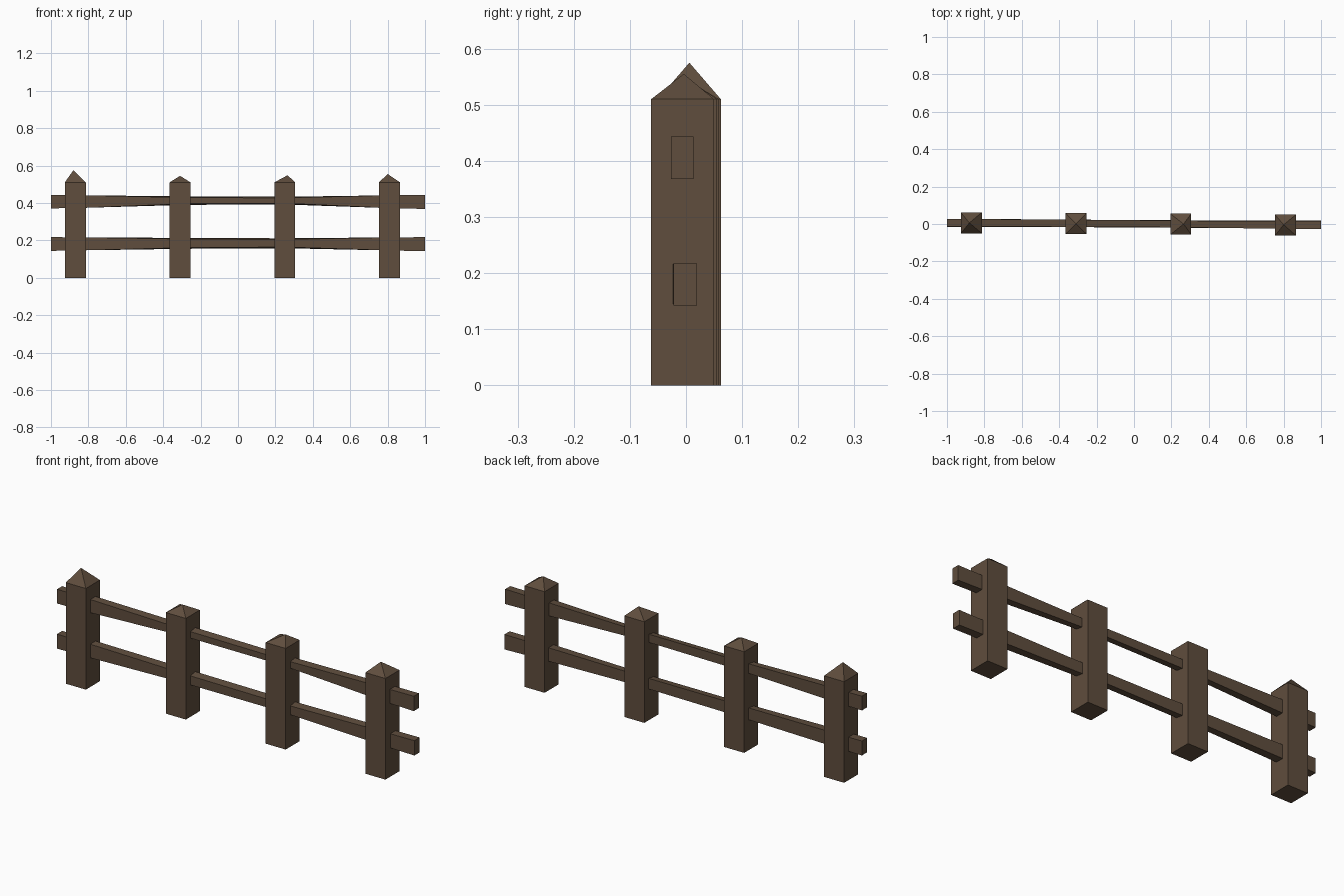
import bpy

cube = bpy.data.objects.get("Cube")
if cube:
    bpy.data.objects.remove(cube, do_unlink=True)

wood = bpy.data.materials.new("dark brown wood")
wood.use_nodes = True
brown = (0.115, 0.075, 0.047, 1)
wood.diffuse_color = brown
wood.node_tree.nodes["Principled BSDF"].inputs["Base Color"].default_value = brown


def make_object(name, verts, faces):
    mesh = bpy.data.meshes.new(name)
    mesh.from_pydata(verts, [], faces)
    mesh.materials.append(wood)
    obj = bpy.data.objects.new(name, mesh)
    bpy.context.collection.objects.link(obj)


def post(name, x, y, tip, half=0.056, shoulder=0.51):
    """Square post with a slightly crooked pyramid cap."""
    corners = [(-half, -half), (half, -half), (half, half), (-half, half)]
    verts = [(x + dx, y + dy, z) for z in (0, shoulder) for dx, dy in corners]
    verts.append(tip)
    faces = [(3, 2, 1, 0)]
    for i in range(4):
        j = (i + 1) % 4
        faces += [(i, j, j + 4, i + 4), (i + 4, j + 4, 8)]
    make_object(name, verts, faces)


def rail(name, rings):
    """Hand-hewn rail lofted through rings of x, y, depth, bottom, top, lean."""
    verts, faces = [], []
    for x, y, depth, low, high, lean in rings:
        d = depth / 2
        verts += [(x, y - d, low + lean), (x, y + d, low),
                  (x, y + d, high), (x, y - d, high - lean)]
    for r in range(0, len(verts) - 4, 4):
        for i in range(4):
            j = (i + 1) % 4
            faces.append((r + i, r + i + 4, r + j + 4, r + j))
    n = len(verts)
    faces += [(0, 1, 2, 3), (n - 1, n - 2, n - 3, n - 4)]
    make_object(name, verts, faces)


# Four posts, each with its own cap peak
posts = [(-0.87, 0.006, (-0.88, 0.006, 0.575)),
         (-0.31, 0.003, (-0.31, 0.0, 0.545)),
         (0.25, -0.001, (0.265, 0.0, 0.548)),
         (0.81, -0.006, (0.80, -0.004, 0.555))]
for number, (x, y, tip) in enumerate(posts, 1):
    post(f"post_{number}", x, y, tip)

# Two rails, thinner towards the middle
rail("upper_rail", [
    (-1, 0.006, 0.04, 0.371, 0.443, 0),
    (-0.82, 0.006, 0.04, 0.374, 0.441, 0),
    (-0.28, 0.004, 0.038, 0.39, 0.435, 0.006),
    (0.25, 0.0, 0.036, 0.392, 0.433, 0.006),
    (0.82, -0.006, 0.04, 0.372, 0.441, 0),
    (1, -0.007, 0.04, 0.368, 0.443, 0)])
rail("lower_rail", [
    (-1, 0.006, 0.042, 0.144, 0.217, 0),
    (-0.82, 0.006, 0.042, 0.147, 0.216, 0),
    (-0.28, 0.003, 0.04, 0.155, 0.213, 0.006),
    (0.25, 0.0, 0.04, 0.158, 0.211, 0.006),
    (0.82, -0.002, 0.042, 0.146, 0.216, 0),
    (1, -0.001, 0.042, 0.142, 0.217, 0)])
